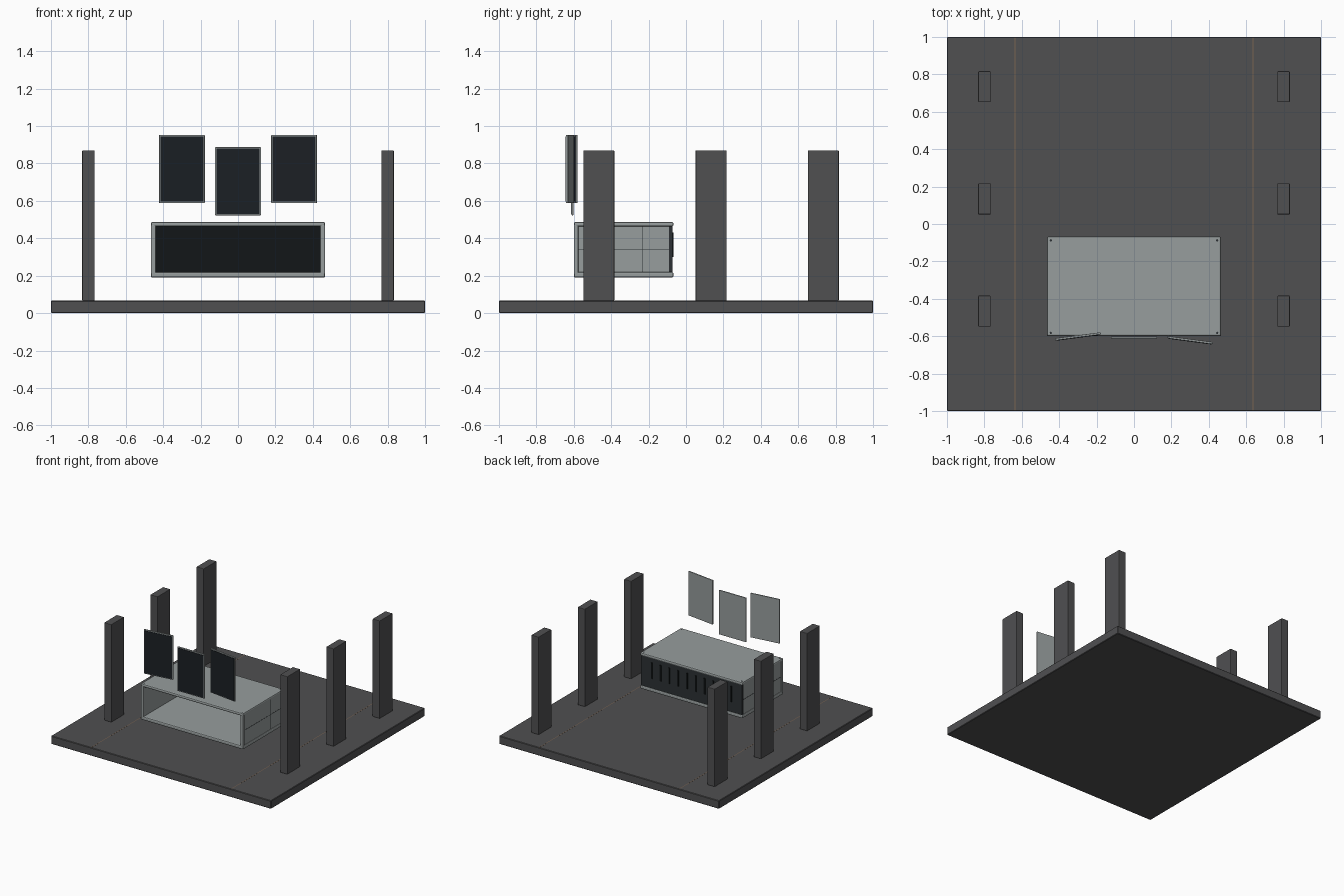
import bpy, math

if "Cube" in bpy.data.objects:
    bpy.data.objects.remove(bpy.data.objects["Cube"])


def material(name, rgb):
    m = bpy.data.materials.new(name)
    m.diffuse_color = (*rgb, 1)
    m.use_nodes = True
    m.node_tree.nodes["Principled BSDF"].inputs["Base Color"].default_value = m.diffuse_color
    return m


STONE = material("dark_stone", (0.08, 0.08, 0.083))
METAL = material("pale_metal", (0.31, 0.34, 0.34))
DARK = material("dark_panel", (0.025, 0.03, 0.033))
GLASS = material("screen_glass", (0.011, 0.014, 0.018))
BLACK = material("black", (0.006, 0.008, 0.009))
STRIPE = material("floor_stripe", (0.2, 0.13, 0.08))


def box(name, lo, hi, mat, bevel=0.0, segments=2):
    size = [b - a for a, b in zip(lo, hi)]
    bpy.ops.mesh.primitive_cube_add(size=1, location=[(a + b) / 2 for a, b in zip(lo, hi)])
    ob = bpy.context.object
    ob.name = name
    ob.scale = size
    bpy.ops.object.transform_apply(location=False, rotation=False, scale=True)
    ob.data.materials.append(mat)
    if bevel:
        mod = ob.modifiers.new("bevel", "BEVEL")
        mod.width, mod.segments = bevel, segments
    return ob


def mirrored_box(name, lo, hi, mat, bevel=0.0):
    box(name + "_right", lo, hi, mat, bevel)
    box(name + "_left", (-hi[0], lo[1], lo[2]), (-lo[0], hi[1], hi[2]), mat, bevel)


# Floor slab with two thin inlaid stripes
box("floor", (-1, -1, 0), (1, 1, 0.067), STONE, 0.004, 1)
mirrored_box("floor_stripe", (0.634, -0.998, 0.06), (0.639, 0.998, 0.0675), STRIPE)

# Two rows of pillars
for i, y in enumerate((-0.466, 0.134, 0.734)):
    mirrored_box(f"pillar_{i}", (0.767, y - 0.083, 0.067), (0.833, y + 0.083, 0.87), STONE, 0.004)

# Floating cabinet shell, open at the front
box("cabinet_top", (-0.466, -0.6, 0.463), (0.466, -0.067, 0.487), METAL, 0.009)
box("cabinet_bottom", (-0.466, -0.6, 0.19), (0.466, -0.067, 0.22), METAL, 0.009)
mirrored_box("cabinet_side", (0.44, -0.59, 0.215), (0.46, -0.09, 0.467), METAL)
mirrored_box("cabinet_front_post", (0.438, -0.6, 0.205), (0.466, -0.575, 0.475), METAL, 0.007)
box("cabinet_back", (-0.46, -0.092, 0.212), (0.46, -0.072, 0.468), DARK)
box("cabinet_recess", (-0.44, -0.098, 0.218), (0.44, -0.09, 0.465), BLACK)

# Seams on the cabinet sides
mirrored_box("side_seam_long", (0.458, -0.574, 0.338), (0.461, -0.092, 0.341), DARK)
mirrored_box("side_seam_short", (0.458, -0.236, 0.22), (0.461, -0.233, 0.463), DARK)

# Raised vent bars on the back
for i in range(10):
    x = -0.36 + 0.08 * i
    box(f"vent_{i}", (x - 0.006, -0.075, 0.3), (x + 0.006, -0.066, 0.43), BLACK)

# Screws at the top corners
for x in (-0.445, 0.445):
    for y in (-0.582, -0.087):
        bpy.ops.mesh.primitive_cylinder_add(vertices=12, radius=0.006, depth=0.004, location=(x, y, 0.4865))
        bpy.context.object.name = "top_screw"
        bpy.context.object.data.materials.append(DARK)

# Three hovering screens, the outer two turned slightly
for name, x, y, z, turn in (("left", -0.3, -0.601, 0.77, 7.5),
                            ("middle", 0, -0.608, 0.705, 0),
                            ("right", 0.3, -0.621, 0.77, -7.5)):
    frame = box(name + "_screen_frame", (-0.123, -0.005, -0.182), (0.123, 0.006, 0.182), METAL, 0.003)
    glass = box(name + "_screen_glass", (-0.116, -0.008, -0.174), (0.116, -0.002, 0.174), GLASS)
    for ob in (frame, glass):
        ob.location = (x, y + ob.location.y, z)
        ob.rotation_euler.z = math.radians(turn)
